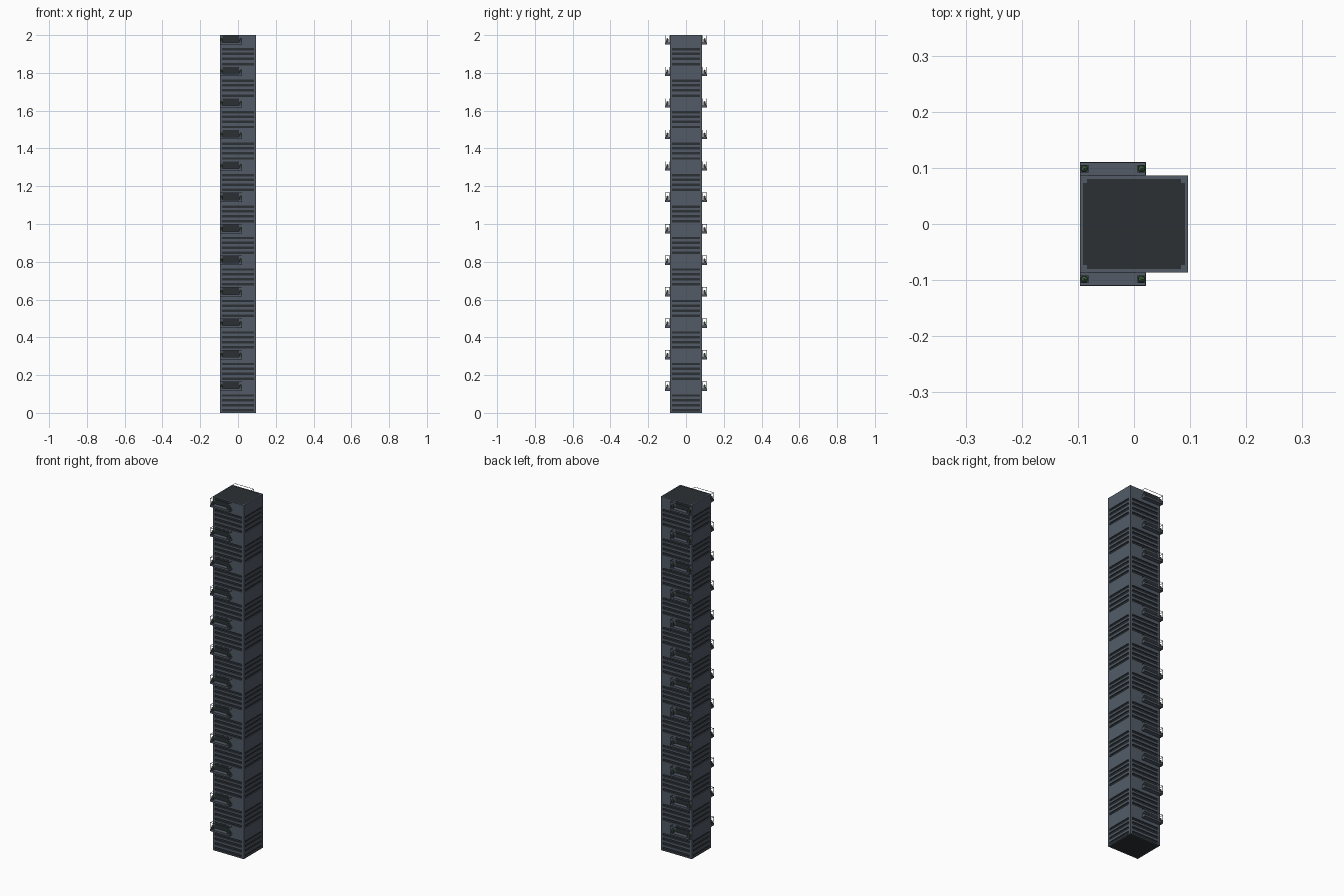
import bpy, bmesh
from mathutils import Matrix, Vector

if "Cube" in bpy.data.objects:
    bpy.data.objects.remove(bpy.data.objects["Cube"])

FLOORS, H = 12, 2.0
P = H / FLOORS            # floor pitch
X, Y, T = 0.0965, 0.0860, 0.006


def material(name, rgb):
    m = bpy.data.materials.new(name)
    m.diffuse_color = (*rgb, 1)
    m.use_nodes = True
    m.node_tree.nodes["Principled BSDF"].inputs["Base Color"].default_value = m.diffuse_color
    return m


SLATE = material("slate", (0.085, 0.105, 0.135))
DARK = material("dark_glass", (0.025, 0.03, 0.034))
GREEN = material("foliage", (0.06, 0.15, 0.06))
METAL = material("planter_metal", (0.05, 0.06, 0.07))


def box(bm, x0, x1, y0, y1, z0, z1):
    mat = Matrix.Translation(((x0 + x1) / 2, (y0 + y1) / 2, (z0 + z1) / 2)) \
        @ Matrix.Diagonal((abs(x1 - x0), abs(y1 - y0), abs(z1 - z0), 1))
    bmesh.ops.create_cube(bm, size=1, matrix=mat)


def finish(bm, name, mat):
    bmesh.ops.recalc_face_normals(bm, faces=bm.faces)
    me = bpy.data.meshes.new(name)
    bm.to_mesh(me)
    bm.free()
    me.materials.append(mat)
    ob = bpy.data.objects.new(name, me)
    bpy.context.collection.objects.link(ob)
    return ob


# dark core, visible at the roof and through the slots
bm = bmesh.new()
box(bm, -X + T, X - T, -Y + T, Y - T, 0, H - 0.001)
finish(bm, "tower_core", DARK)

# corner posts
bm = bmesh.new()
for sx in (-1, 1):
    for sy in (-1, 1):
        box(bm, sx * (X - 0.013), sx * X, sy * (Y - 0.013), sy * Y, 0, H)
finish(bm, "corner_posts", SLATE)

# wall bands between the louvre slots, on all four sides
bm = bmesh.new()
bands = [(0.0, 0.007), (0.020, 0.034), (0.047, 0.061), (0.074, 0.086), (0.098, P)]
for f in range(FLOORS):
    for a, b in bands:
        z0, z1 = f * P + a, f * P + b
        for s in (-1, 1):
            box(bm, -X + 0.013, X - 0.013, s * (Y - T), s * Y, z0, z1)
            box(bm, s * (X - T), s * X, -Y + 0.013, Y - 0.013, z0, z1)
finish(bm, "wall_bands", SLATE)

# balconies, front and back, one per floor
BX0, BX1, BY = -0.0965, 0.0215, 0.1105
doors, slabs, rails, pots, plants = (bmesh.new() for _ in range(5))
for f in range(FLOORS):
    z = f * P
    for s in (-1, 1):
        box(doors, -0.082, 0.004, s * (Y - 0.002), s * (Y + 0.001), z + 0.12, z + 0.165)
        box(slabs, BX0, BX1, s * (Y - 0.002), s * BY, z + 0.117, z + 0.128)
        # thin handrail around the three open edges
        zr = z + 0.164
        box(rails, BX0, BX1, s * (BY - 0.0015), s * BY, zr, zr + 0.0015)
        for x in (BX0, BX1 - 0.0015):
            box(rails, x, x + 0.0015, s * Y, s * BY, zr, zr + 0.0015)
            box(rails, x, x + 0.0015, s * (BY - 0.0015), s * BY, z + 0.128, zr)
        # planters with foliage at both ends
        for cx in (BX0 + 0.008, BX1 - 0.008):
            cy = s * (Y + 0.0125)
            box(pots, cx - 0.007, cx + 0.007, cy - 0.007, cy + 0.007, z + 0.128, z + 0.138)
            bmesh.ops.create_icosphere(
                plants, subdivisions=1, radius=1,
                matrix=Matrix.Translation(Vector((cx, cy, z + 0.142)))
                @ Matrix.Diagonal((0.007, 0.007, 0.009, 1)))
finish(doors, "balcony_doors", DARK)
finish(slabs, "balcony_slabs", SLATE)
finish(rails, "balcony_handrails", SLATE)
finish(pots, "balcony_planters", METAL)
finish(plants, "planter_foliage", GREEN)
